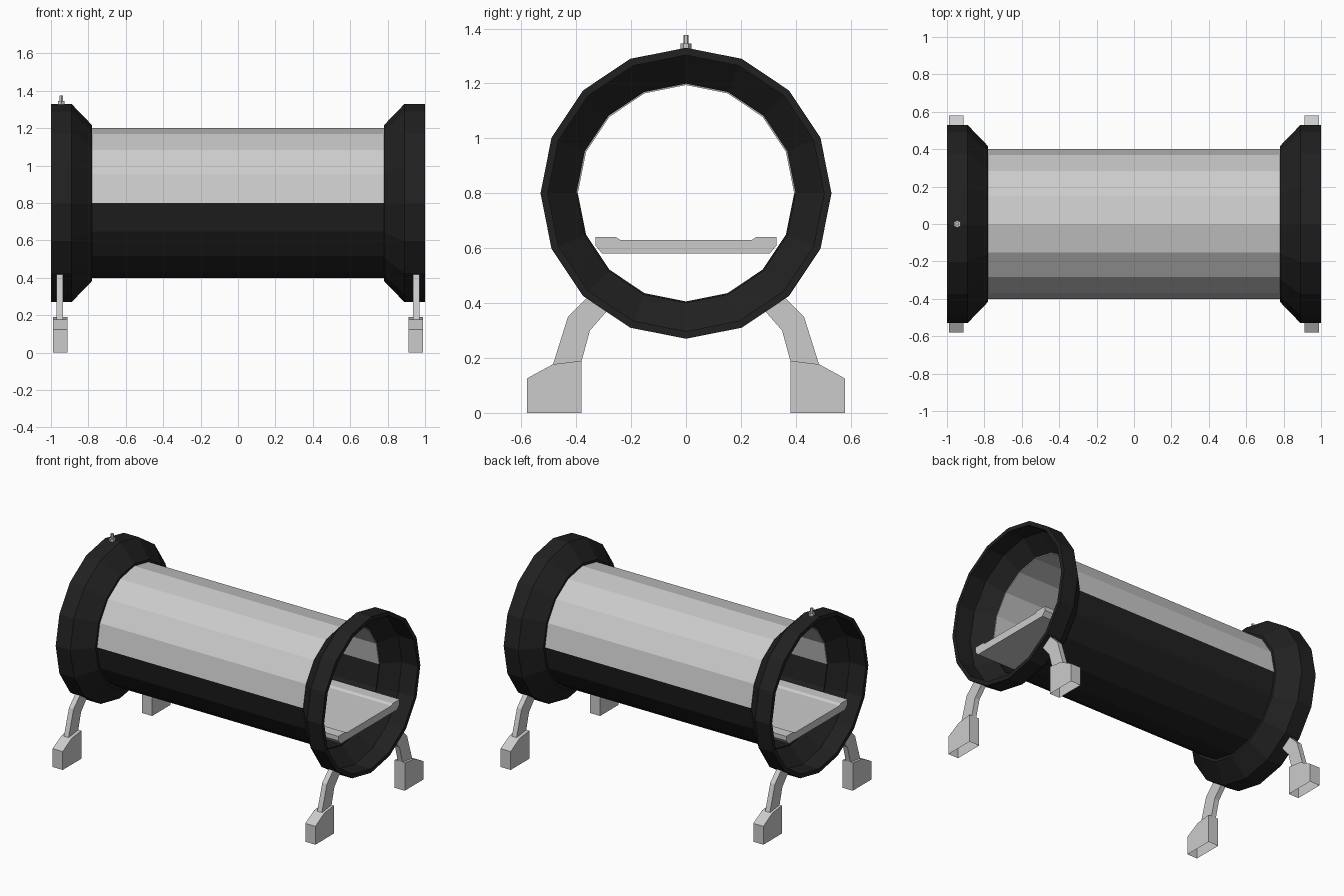
import bpy
import bmesh
from math import sin, cos, pi

if "Cube" in bpy.data.objects:
    bpy.data.objects.remove(bpy.data.objects["Cube"])

CZ = 0.80      # height of the tube axis
SIDES = 16


def black_material():
    m = bpy.data.materials.new("black")
    m.diffuse_color = (0.015, 0.015, 0.015, 1)
    m.use_nodes = True
    m.node_tree.nodes["Principled BSDF"].inputs["Base Color"].default_value = m.diffuse_color
    return m


BLACK = black_material()


def finish(bm, name, mat=None):
    bmesh.ops.recalc_face_normals(bm, faces=bm.faces)
    me = bpy.data.meshes.new(name)
    bm.to_mesh(me)
    bm.free()
    ob = bpy.data.objects.new(name, me)
    bpy.context.collection.objects.link(ob)
    if mat:
        me.materials.append(mat)
    return ob


def lathe(name, profile, mat=None, start=0, steps=SIDES):
    """Turn a closed (x, radius) profile around the tube axis."""
    bm = bmesh.new()
    full = steps == SIDES
    rings = []
    for i in range(steps if full else steps + 1):
        a = 2 * pi * (start + i) / SIDES
        rings.append([bm.verts.new((x, r * cos(a), CZ + r * sin(a))) for x, r in profile])
    n = len(profile)
    for i in range(steps):
        a, b = rings[i], rings[(i + 1) % len(rings)]
        for j in range(n):
            k = (j + 1) % n
            bm.faces.new((a[j], a[k], b[k], b[j]))
    if not full:
        bm.faces.new(rings[0])
        bm.faces.new(rings[-1])
    return finish(bm, name, mat)


def extrude_yz(name, profile, x0, x1, open_edge=None):
    """Extrude a (y, z) outline along x, optionally leaving one side open."""
    bm = bmesh.new()
    a = [bm.verts.new((x0, y, z)) for y, z in profile]
    b = [bm.verts.new((x1, y, z)) for y, z in profile]
    bm.faces.new(a)
    bm.faces.new(b)
    n = len(profile)
    for j in range(n):
        if j != open_edge:
            k = (j + 1) % n
            bm.faces.new((a[j], a[k], b[k], b[j]))
    return finish(bm, name)


def peg(name, x, r, z0, z1, sides=6):
    bm = bmesh.new()
    bmesh.ops.create_cone(bm, cap_ends=True, segments=sides, radius1=r, radius2=r, depth=z1 - z0)
    bmesh.ops.translate(bm, verts=bm.verts, vec=(x, 0, (z0 + z1) / 2))
    return finish(bm, name)


# Tube: pale upper shell and black lower shell
wall = [(-0.785, 0.40), (0.785, 0.40), (0.785, 0.394), (-0.785, 0.394)]
lathe("upper_shell", wall, None, 0, 8)
lathe("lower_shell", wall, BLACK, 8, 8)

# Flared end rings
flare = [(1.0, 0.53), (0.89, 0.53), (0.78, 0.416), (0.78, 0.394), (0.88, 0.503), (1.0, 0.503)]
for side, s in (("left", -1), ("right", 1)):
    lathe(side + "_end_ring", [(s * x, r) for x, r in flare], BLACK)

# Bed with raised edges
half = [(0.24, 0.63), (0.255, 0.64), (0.33, 0.64), (0.33, 0.61), (0.305, 0.58)]
extrude_yz("bed", half + [(-y, z) for y, z in reversed(half)], -0.985, 0.985)

# Four legs: bent arm and hollow foot open at the bottom
arm = [(0.485, 0.175), (0.43, 0.35), (0.36, 0.42), (0.28, 0.38), (0.35, 0.30), (0.38, 0.19)]
foot = [(0.38, 0), (0.58, 0), (0.58, 0.125), (0.485, 0.177), (0.38, 0.19)]
for side, sx in (("left", -1), ("right", 1)):
    for end, sy in (("front", -1), ("back", 1)):
        extrude_yz(f"{end}_{side}_arm", [(sy * y, z) for y, z in arm], sx * 0.935, sx * 0.97)
        extrude_yz(f"{end}_{side}_foot", [(sy * y, z) for y, z in foot],
                   sx * 0.912, sx * 0.988, open_edge=0)

# Small valve on top of the left ring
peg("valve_base", -0.945, 0.02, 1.32, 1.345)
peg("valve_stem", -0.945, 0.01, 1.34, 1.376)
